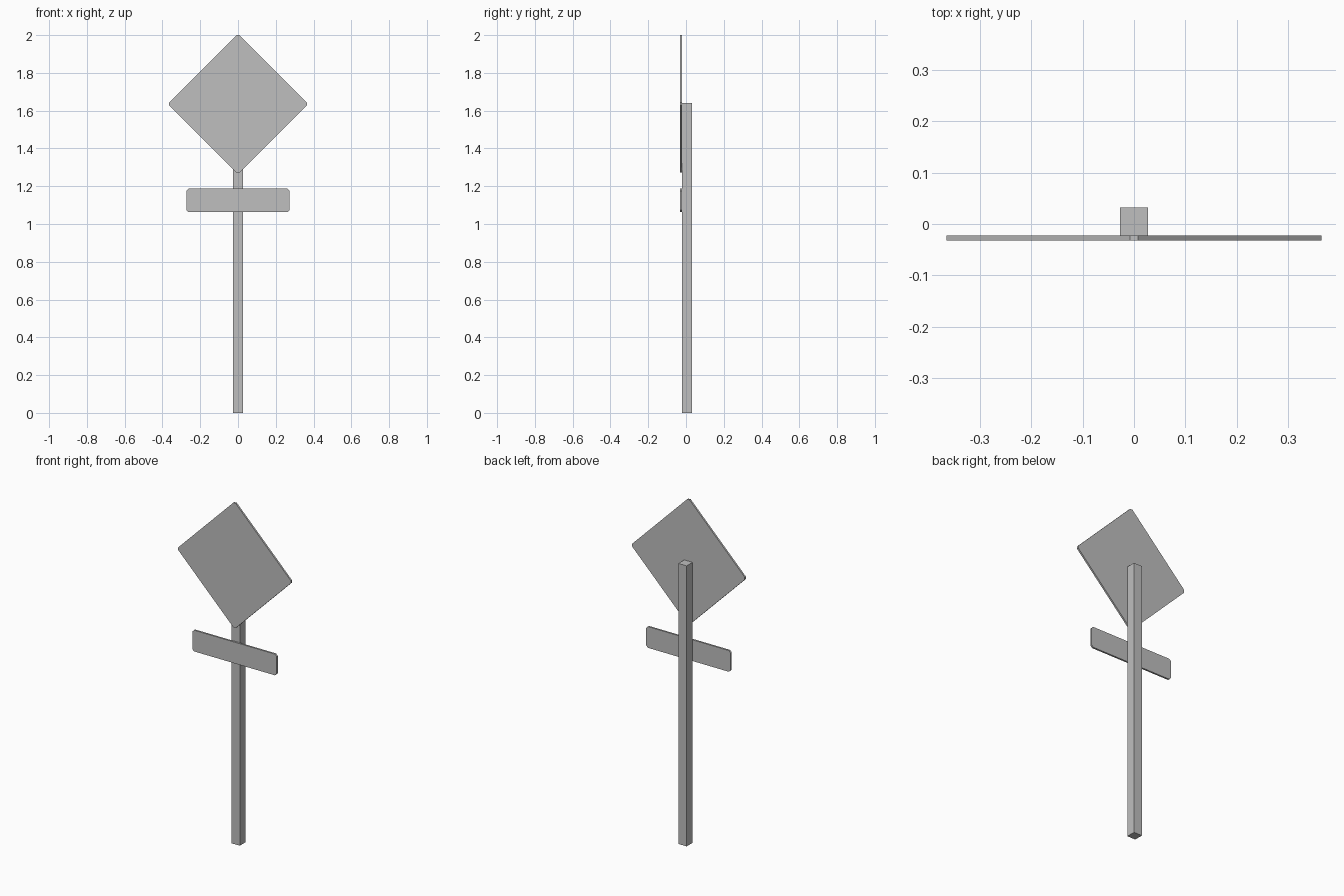
import bpy
import bmesh
import math
from mathutils import Matrix, Vector

cube = bpy.data.objects.get("Cube")
if cube:
    bpy.data.objects.remove(cube, do_unlink=True)

grey = bpy.data.materials.new("plain_grey")
grey.use_nodes = True
colour = (0.52, 0.52, 0.52, 1)
grey.diffuse_color = colour
grey.node_tree.nodes["Principled BSDF"].inputs["Base Color"].default_value = colour

FRONT, BACK = -0.0325, 0.0325
THICK = 0.0105
JOIN = FRONT + THICK


def add_box(name, size, centre, turn=0.0, corner=0.0):
    """Box turned about y, with its four front-to-back edges cut at the corners."""
    bm = bmesh.new()
    bmesh.ops.create_cube(bm, size=1)
    bmesh.ops.scale(bm, vec=size, verts=bm.verts)
    if corner:
        edges = [e for e in bm.edges
                 if abs((e.verts[0].co - e.verts[1].co).normalized().y) > 0.9]
        bmesh.ops.bevel(bm, geom=edges, offset=corner, segments=1,
                        affect='EDGES', clamp_overlap=True)
    bm.transform(Matrix.Translation(Vector(centre)) @ Matrix.Rotation(turn, 4, 'Y'))
    bmesh.ops.recalc_face_normals(bm, faces=bm.faces)
    mesh = bpy.data.meshes.new(name)
    bm.to_mesh(mesh)
    bm.free()
    mesh.materials.append(grey)
    obj = bpy.data.objects.new(name, mesh)
    bpy.context.collection.objects.link(obj)
    return obj


# Square post, standing behind both plates
add_box("post", (0.054, BACK - JOIN, 1.64), (0, (BACK + JOIN) / 2, 0.82))

# Diamond warning plate
plate_y = (FRONT + JOIN) / 2
add_box("diamond_plate", (0.526, THICK, 0.526), (0, plate_y, 1.636),
        turn=math.pi / 4, corner=0.0112)

# Small rectangular plate below it
add_box("lower_plate", (0.546, THICK, 0.124), (0, plate_y, 1.125), corner=0.0112)
